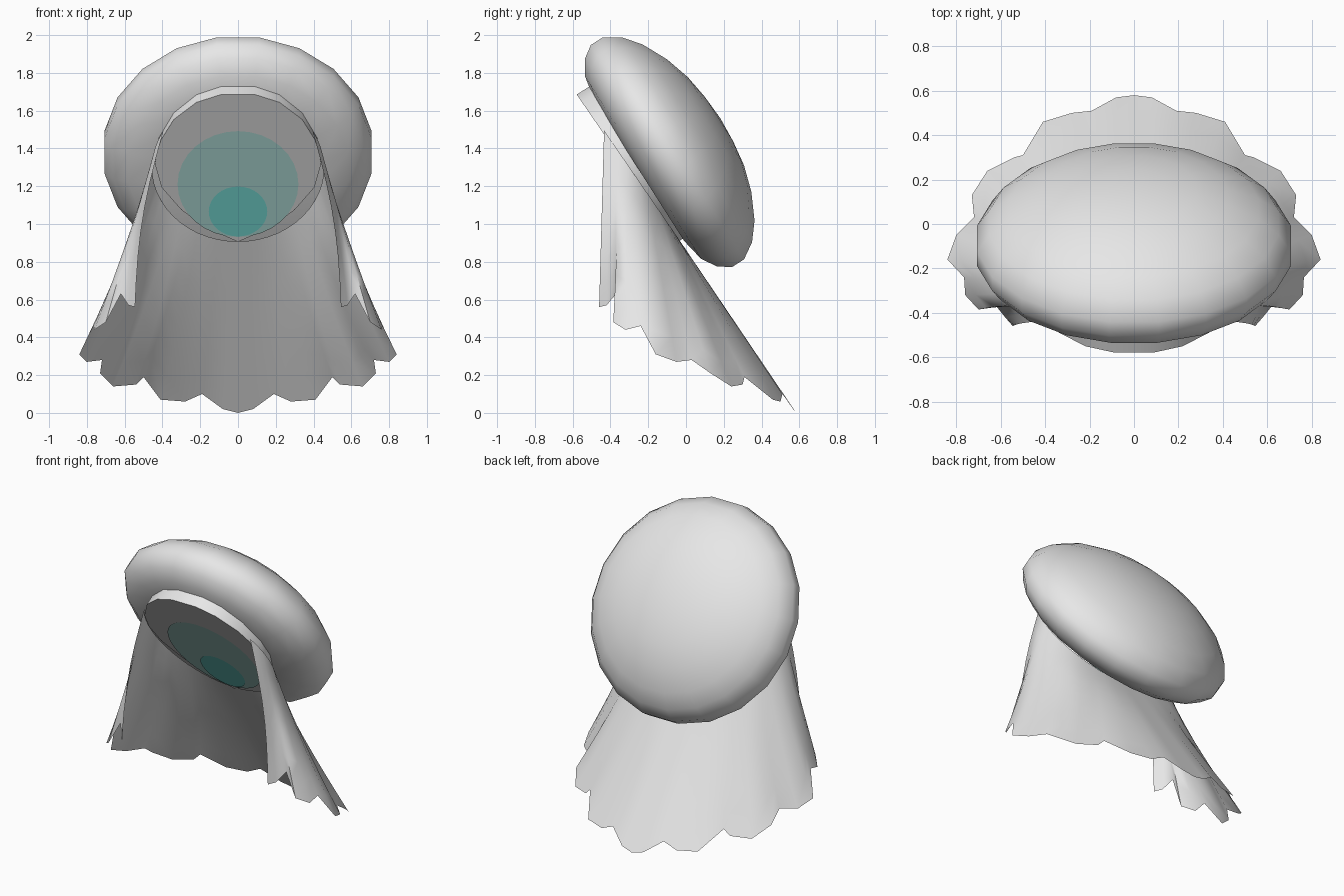
import bpy, math
from mathutils import Vector

cube = bpy.data.objects.get("Cube")
if cube:
    bpy.data.objects.remove(cube, do_unlink=True)


def material(name, rgb):
    m = bpy.data.materials.new(name)
    m.use_nodes = True
    col = (*rgb, 1.0)
    m.diffuse_color = col
    m.node_tree.nodes["Principled BSDF"].inputs["Base Color"].default_value = col
    return m


GREY = material("light grey", (0.80, 0.80, 0.80))
PALE_TEAL = material("pale teal", (0.52, 0.86, 0.82))
TEAL = material("teal", (0.21, 0.82, 0.77))

# Tilted frame of the head: side, up along the disc, out of its back
CENTRE = Vector((0, -0.13, 1.36))
UP = Vector((0, -0.537, 0.844))
BACK = Vector((0, 0.844, 0.537))


def tilted(x, u, n):
    return CENTRE + Vector((x, 0, 0)) + UP * u + BACK * n


def make(name, verts, faces, mat, smooth=None):
    me = bpy.data.meshes.new(name)
    me.from_pydata([tuple(v) for v in verts], [], faces)
    me.materials.append(mat)
    ob = bpy.data.objects.new(name, me)
    bpy.context.collection.objects.link(ob)
    if smooth:
        bpy.ops.object.select_all(action='DESELECT')
        bpy.context.view_layer.objects.active = ob
        ob.select_set(True)
        bpy.ops.object.shade_smooth_by_angle(angle=math.radians(smooth))
    return ob


def strips(rows, width, closed):
    # quads between consecutive rows of points
    last = width if closed else width - 1
    return [(r * width + i, r * width + (i + 1) % width,
             (r + 1) * width + (i + 1) % width, (r + 1) * width + i)
            for r in range(rows - 1) for i in range(last)]


# Head: domed disc turned from a profile of (radius, depth)
SEG = 20
profile = [(0.14, 0.362), (0.28, 0.342), (0.42, 0.30), (0.56, 0.232), (0.65, 0.16),
           (0.705, 0.075), (0.705, 0.0), (0.66, -0.065), (0.58, -0.115), (0.45, -0.14)]
verts = []
for r, n in profile:
    for i in range(SEG):
        a = 2 * math.pi * (i + 0.5) / SEG
        verts.append(tilted(r * 1.015 * math.sin(a), r * math.cos(a), n))
faces = strips(len(profile), SEG, True)
verts.append(tilted(0, 0, 0.37))
faces += [(len(verts) - 1, (i + 1) % SEG, i) for i in range(SEG)]
faces.append(tuple((len(profile) - 1) * SEG + i for i in range(SEG)))
make("head", verts, faces, GREY, 60)


# Face: shallow drum on the front of the head, slightly pointed below
def face_depth(u):
    return -0.187 - 0.035 * (u - 0.04)


half = [(0.09, 0.515), (0.22, 0.465), (0.34, 0.355), (0.42, 0.2), (0.44, 0.07),
        (0.405, -0.08), (0.30, -0.225), (0.175, -0.335)]
outline = half + [(0, -0.43)] + [(-x, u) for x, u in reversed(half)]
N = len(outline)
verts = [tilted(x, u, face_depth(u)) for x, u in outline]
verts += [tilted(x, u, -0.09) for x, u in outline]
make("face", verts, strips(2, N, True) + [tuple(reversed(range(N)))], GREY, 40)


# Face markings: two thin round plates
def marking(name, rx, ru, cu, lift, mat):
    pts = []
    for i in range(32):
        a = 2 * math.pi * i / 32
        u = cu + ru * math.cos(a)
        pts.append(tilted(rx * math.sin(a), u, face_depth(u) - lift))
    make(name, pts, [tuple(reversed(range(32)))], mat)


marking("large_face_marking", 0.32, 0.34, -0.057, 0.004, PALE_TEAL)
marking("small_face_marking", 0.155, 0.16, -0.23, 0.008, TEAL)

# Cape: open sheet from the face rim down to a scalloped hem
hem = [(0, 0.58, 0), (0.08, 0.57, 0.02), (0.19, 0.51, 0.10), (0.28, 0.50, 0.06),
       (0.41, 0.46, 0.07), (0.50, 0.31, 0.19), (0.54, 0.30, 0.15), (0.66, 0.24, 0.14),
       (0.73, 0.13, 0.21), (0.72, 0.03, 0.28), (0.80, -0.05, 0.27), (0.84, -0.16, 0.31),
       (0.765, -0.24, 0.46), (0.76, -0.32, 0.44), (0.70, -0.385, 0.48),
       (0.62, -0.37, 0.63), (0.58, -0.42, 0.57), (0.545, -0.46, 0.56)]
ROWS = 8
columns = []
for i, h in enumerate(hem):
    k = i / (len(hem) - 1)
    a = math.radians(120) * k
    u = 0.04 - 0.475 * math.cos(a)
    top = tilted(0.455 * math.sin(a), u, face_depth(u) + 0.012)
    col = []
    for r in range(ROWS):
        t = r / (ROWS - 1)
        p = top.lerp(Vector(h), t)
        p.x += (0.035 * k ** 6 - 0.02 * math.sin(math.pi * k)) * math.sin(math.pi * t)
        col.append(p)
    columns.append(col)
mirrored = [[Vector((-p.x, p.y, p.z)) for p in c] for c in reversed(columns[1:])]
columns = mirrored + columns
verts = [p for c in columns for p in c]
make("cape", verts, strips(len(columns), ROWS, False), GREY, 60)
